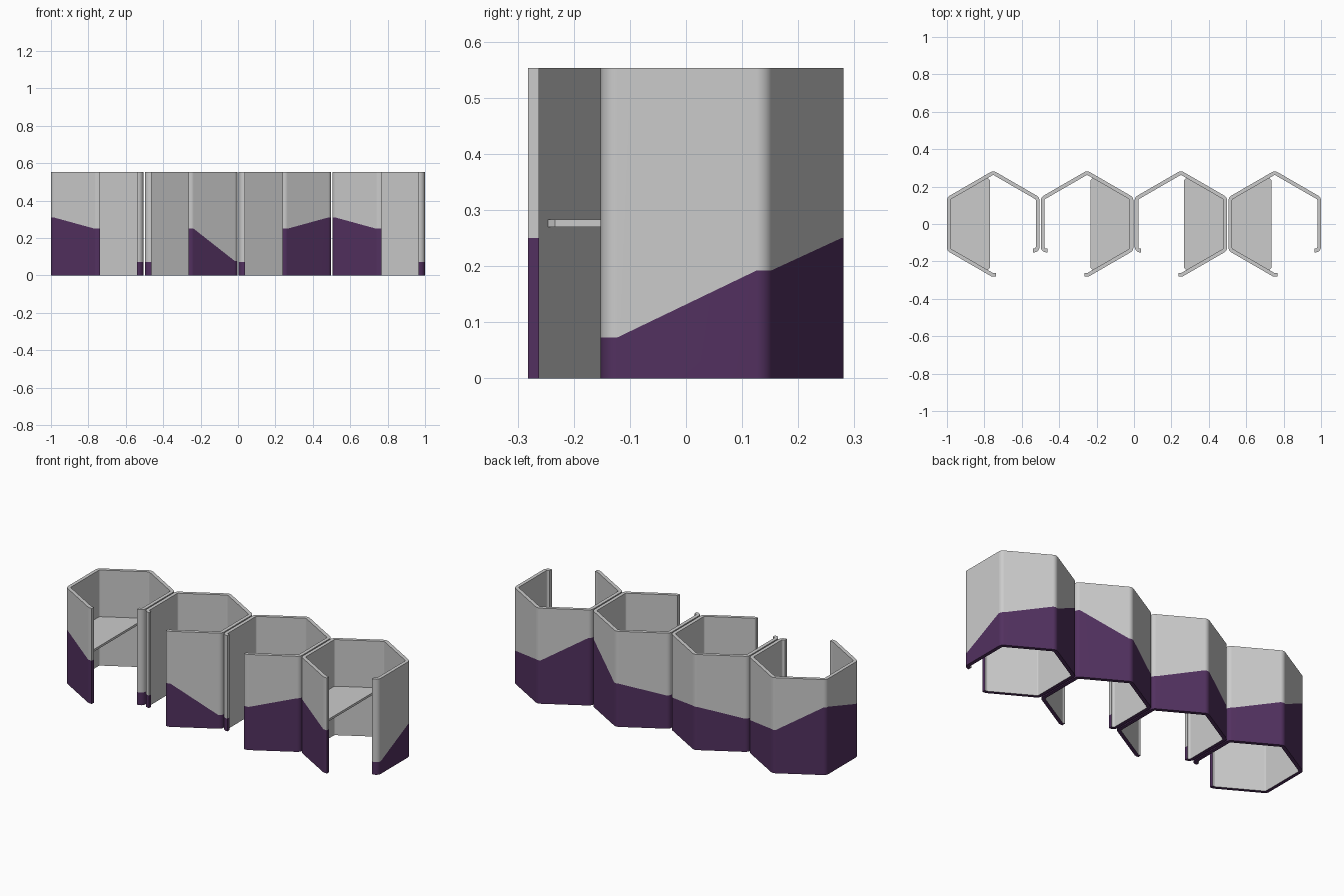
import bpy, bmesh, math
from mathutils import Vector

if "Cube" in bpy.data.objects:
    bpy.data.objects.remove(bpy.data.objects["Cube"])

HEIGHT, THICK, RADIUS, STEPS = 0.553, 0.02, 0.03, 5
A = 0.2475                      # hexagon apothem
R = A / math.cos(math.pi / 6)   # hexagon corner radius


def material(name, rgb):
    m = bpy.data.materials.new(name)
    m.use_nodes = True
    color = (*rgb, 1)
    m.diffuse_color = color
    m.node_tree.nodes["Principled BSDF"].inputs["Base Color"].default_value = color
    return m


GREY = material("light_grey", (0.6, 0.6, 0.6))
PURPLE = material("dark_purple", (0.084, 0.03, 0.115))


def finish(name, bm, mats):
    bmesh.ops.recalc_face_normals(bm, faces=bm.faces)
    mesh = bpy.data.meshes.new(name)
    bm.to_mesh(mesh)
    bm.free()
    for m in mats:
        mesh.materials.append(m)
    ob = bpy.data.objects.new(name, mesh)
    bpy.context.collection.objects.link(ob)
    return ob


def outward(a, b):
    """Left-hand normal of a path segment: the outside of the pod."""
    d = (b - a).normalized()
    return Vector((-d.y, d.x))


def wall_columns(corners, heights):
    """Outer point, inner point and colour height along the rounded path."""
    p = [Vector(c) for c in corners]
    n = outward(p[0], p[1])
    cols = [(p[0], p[0] - THICK * n, heights[0])]
    for i in range(1, len(p) - 1):
        n1, n2 = outward(p[i - 1], p[i]), outward(p[i], p[i + 1])
        mid = (n1 + n2).normalized()
        centre = p[i] - mid * (RADIUS / mid.dot(n1))
        for k in range(STEPS + 1):
            n = n1.slerp(n2, k / STEPS)
            cols.append((centre + RADIUS * n, centre + (RADIUS - THICK) * n, heights[i]))
    n = outward(p[-2], p[-1])
    cols.append((p[-1], p[-1] - THICK * n, heights[-1]))
    return cols


def pod_wall(name, cx, side, heights):
    # Hexagonal screen, open on one front side, with a short return at each end
    corners = [(0.0135, -0.282), (-0.0066, -0.282), (-A, -R / 2), (-A, R / 2),
               (0, R), (A, R / 2), (A, -0.152), (A - 0.035, -0.152)]
    bm = bmesh.new()

    def column(q, h):
        return [bm.verts.new((cx + side * q.x, q.y, z)) for z in (0, h, HEIGHT)]

    cols = [(column(o, h), column(i, h)) for o, i, h in wall_columns(corners, heights)]

    def quad(verts, mat=0):
        bm.faces.new(verts).material_index = mat

    for (o1, i1), (o2, i2) in zip(cols, cols[1:]):
        for k in (0, 1):
            quad((o1[k], o2[k], o2[k + 1], o1[k + 1]), 1 - k)   # outside
            quad((i1[k], i2[k], i2[k + 1], i1[k + 1]))          # inside
        quad((o1[2], o2[2], i2[2], i1[2]))                      # top rim
        quad((o1[0], o2[0], i2[0], i1[0]), 1)                   # bottom rim
    for o, i in (cols[0], cols[-1]):                            # end caps
        for k in (0, 1):
            quad((o[k], i[k], i[k + 1], o[k + 1]), 1 - k)

    ob = finish(name, bm, (GREY, PURPLE))
    bpy.ops.object.select_all(action="DESELECT")
    ob.select_set(True)
    bpy.context.view_layer.objects.active = ob
    bpy.ops.object.shade_smooth_by_angle(angle=math.radians(35))
    mod = ob.modifiers.new("even_normals", "WEIGHTED_NORMAL")
    mod.keep_sharp = True


def pod_desk(name, cx, side):
    # Half-hexagon worktop fitted against the closed side
    a = A - THICK
    r = a / math.cos(math.pi / 6)
    edge, cut = -0.0175, 0.012
    y = r + (edge - cut) * math.tan(math.pi / 6)
    half = [(edge, y - cut), (edge - cut, y), (-a, r / 2)]
    outline = half + [(px, -py) for px, py in reversed(half)]
    bm = bmesh.new()
    face = bm.faces.new([bm.verts.new((cx + side * px, py, 0.27)) for px, py in outline])
    top = bmesh.ops.extrude_face_region(bm, geom=[face])["geom"]
    bmesh.ops.translate(bm, vec=(0, 0, 0.013),
                        verts=[v for v in top if isinstance(v, bmesh.types.BMVert)])
    finish(name, bm, (GREY,))


# Colour heights at each wall corner, from the front tip round to the far return
tall = [0.25, 0.25, 0.31, 0.39, 0.25, 0.192, 0.073, 0.073]
low = [0.25, 0.25, 0.078, 0.19, 0.25, 0.192, 0.073, 0.073]
pods = [("far_right", -1.5, 1, tall), ("mid_right", -0.5, -1, low),
        ("mid_left", 0.5, -1, tall), ("far_left", 1.5, 1, tall)]
PITCH = 0.5017
for label, slot, side, heights in pods:
    pod_wall(label + "_pod_wall", slot * PITCH, side, heights)
    pod_desk(label + "_pod_desk", slot * PITCH, side)
